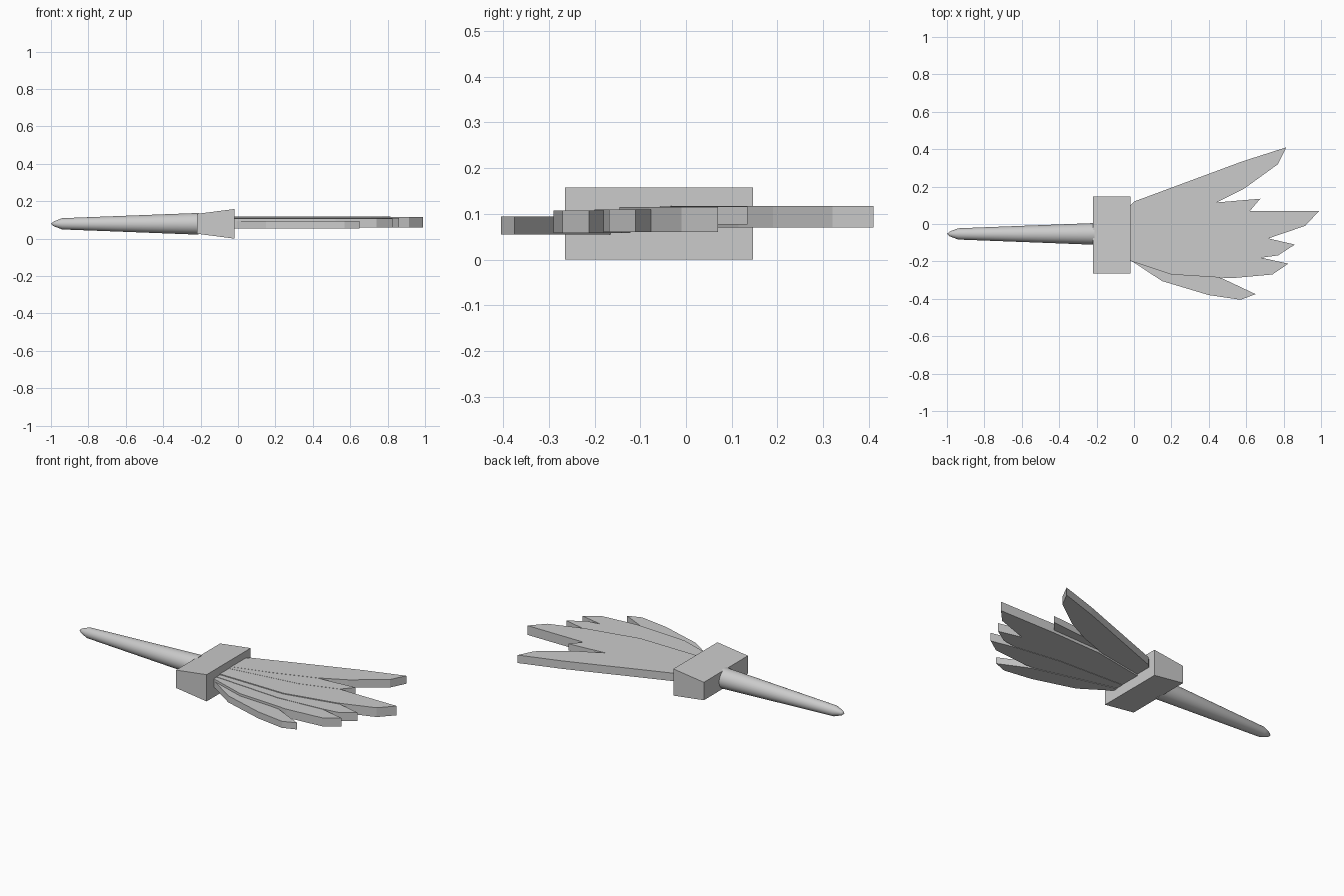
import bpy, bmesh, math
from mathutils import Vector

cube = bpy.data.objects.get("Cube")
if cube:
    bpy.data.objects.remove(cube, do_unlink=True)

grey = bpy.data.materials.new("plain grey")
grey.use_nodes = True
colour = (0.6, 0.6, 0.6, 1)
grey.diffuse_color = colour
grey.node_tree.nodes["Principled BSDF"].inputs["Base Color"].default_value = colour


def finish(name, bm):
    bmesh.ops.recalc_face_normals(bm, faces=bm.faces)
    mesh = bpy.data.meshes.new(name)
    bm.to_mesh(mesh)
    bm.free()
    mesh.materials.append(grey)
    obj = bpy.data.objects.new(name, mesh)
    bpy.context.collection.objects.link(obj)
    return obj


def plate(name, outline, bottom, top):
    """Flat feather extruded upward from its outline."""
    bm = bmesh.new()
    face = bm.faces.new([bm.verts.new((x, y, bottom)) for x, y in outline])
    raised = bmesh.ops.extrude_face_region(bm, geom=[face])["geom"]
    verts = [v for v in raised if isinstance(v, bmesh.types.BMVert)]
    bmesh.ops.translate(bm, verts=verts, vec=(0, 0, top - bottom))
    return finish(name, bm)


# Handle: tapered round rod with a blunt point
bm = bmesh.new()
axis = Vector((0, -0.053, 0.079))
profile = [(-1, 0), (-0.985, 0.013), (-0.94, 0.03), (-0.21, 0.058), (-0.21, 0)]
verts = [bm.verts.new(axis + Vector((x, 0, r))) for x, r in profile]
edges = [bm.edges.new(pair) for pair in zip(verts, verts[1:])]
bmesh.ops.spin(bm, geom=verts + edges, cent=axis, axis=(1, 0, 0),
               angle=math.tau, steps=32)
bmesh.ops.remove_doubles(bm, verts=bm.verts, dist=0.0001)
handle = finish("handle", bm)
bpy.context.view_layer.objects.active = handle
handle.select_set(True)
bpy.ops.object.shade_smooth_by_angle(angle=math.radians(35))

# Collar: block that flares toward the feathers
bm = bmesh.new()
bmesh.ops.create_cube(bm, size=1)
for v in bm.verts:
    half = 0.079 if v.co.x > 0 else 0.053
    v.co = (-0.12 + v.co.x * 0.2, -0.059 + v.co.y * 0.412,
            0.079 + 2 * v.co.z * half)
finish("collar", bm)

# Feathers: overlapping plates fanning out of the collar
plate("feather_back",
      [(-0.04, 0.08), (0, 0.12), (0.58, 0.335), (0.815, 0.41), (0.77, 0.32),
       (0.59, 0.19), (0.44, 0.115), (0.2, 0.03), (-0.04, -0.04)], 0.07, 0.117)
plate("feather_short",
      [(-0.04, 0.03), (0.2, 0.09), (0.44, 0.115), (0.675, 0.135),
       (0.62, 0.07), (0.4, 0), (-0.04, -0.06)], 0.077, 0.116)
plate("feather_middle",
      [(-0.04, 0), (0.3, 0.06), (0.62, 0.07), (0.99, 0.07), (0.915, -0.01),
       (0.71, -0.08), (0.4, -0.145), (-0.04, -0.14)], 0.06, 0.115)
plate("feather_narrow",
      [(-0.04, -0.08), (0.4, -0.06), (0.71, -0.075), (0.86, -0.11),
       (0.77, -0.168), (0.68, -0.18), (0.4, -0.2), (-0.04, -0.17)], 0.06, 0.11)
plate("feather_wide",
      [(-0.04, -0.12), (0.4, -0.14), (0.68, -0.18), (0.825, -0.212),
       (0.74, -0.27), (0.52, -0.29), (0.2, -0.27), (-0.04, -0.19)], 0.058, 0.108)
plate("feather_front",
      [(-0.04, -0.16), (0.2, -0.22), (0.47, -0.29), (0.65, -0.375),
       (0.57, -0.405), (0.4, -0.38), (0.15, -0.305), (-0.04, -0.18)], 0.055, 0.094)
